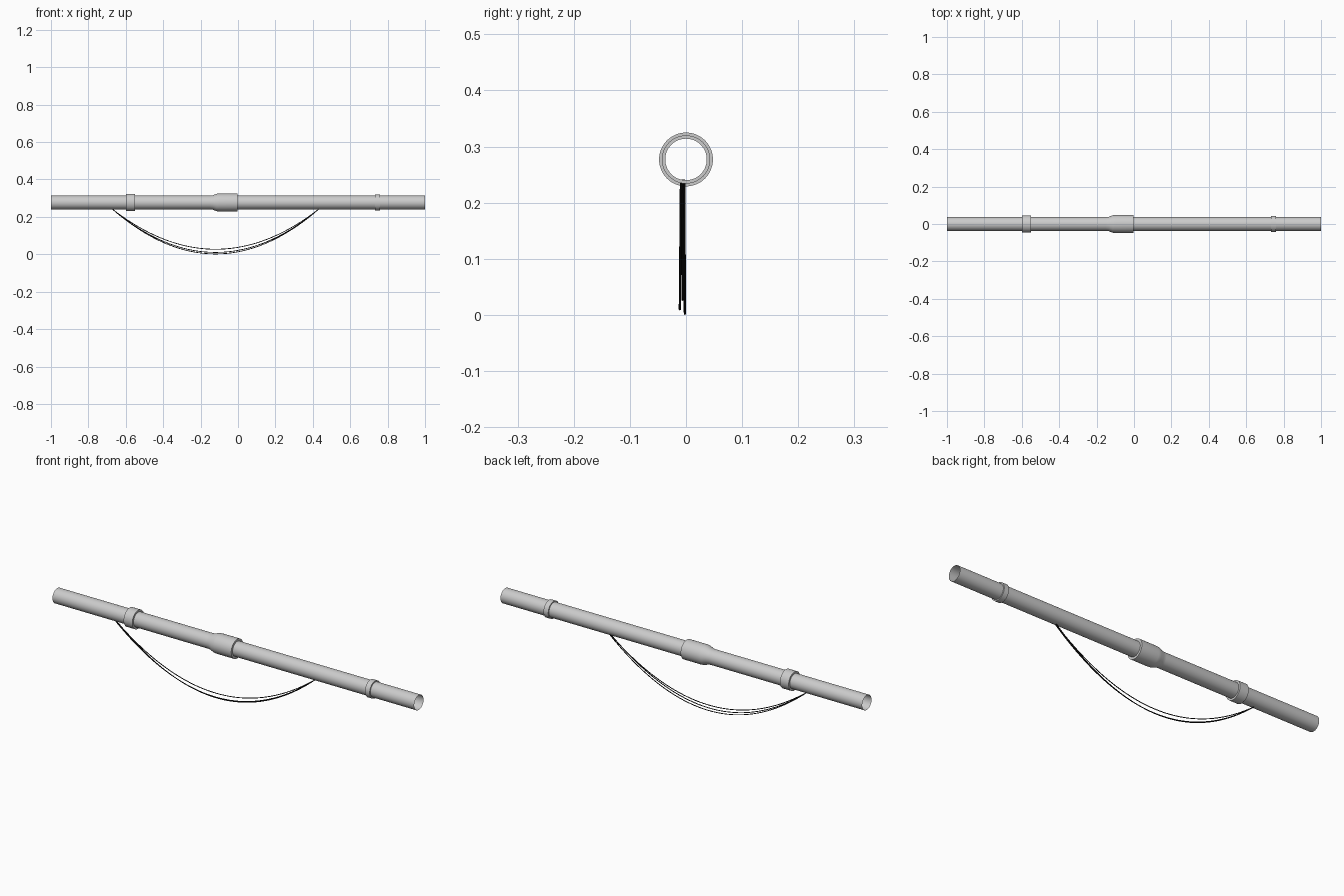
import bpy, math

if "Cube" in bpy.data.objects:
    bpy.data.objects.remove(bpy.data.objects["Cube"])

AXIS_Z = 0.277
R = 0.037
SEG = 48


def lathe(name, profile, closed=False):
    """Revolve (x, radius) points around the pipe axis."""
    verts, faces = [], []
    for x, r in profile:
        for i in range(SEG):
            a = 2 * math.pi * i / SEG
            verts.append((x, r * math.cos(a), AXIS_Z + r * math.sin(a)))
    n = len(profile)
    for k in range(n if closed else n - 1):
        a, b = k * SEG, ((k + 1) % n) * SEG
        for i in range(SEG):
            j = (i + 1) % SEG
            faces.append((a + i, a + j, b + j, b + i))
    mesh = bpy.data.meshes.new(name)
    mesh.from_pydata(verts, [], faces)
    ob = bpy.data.objects.new(name, mesh)
    bpy.context.collection.objects.link(ob)
    bpy.ops.object.select_all(action='DESELECT')
    ob.select_set(True)
    bpy.context.view_layer.objects.active = ob
    bpy.ops.object.mode_set(mode='EDIT')
    bpy.ops.mesh.select_all(action='SELECT')
    bpy.ops.mesh.normals_make_consistent(inside=False)
    bpy.ops.object.mode_set(mode='OBJECT')
    bpy.ops.object.shade_smooth_by_angle(angle=math.radians(30))
    return ob


def collar(name, x0, x1, r):
    lathe(name, [(x0, R), (x0, r), (x1, r), (x1, R)])


# Left pipe with flared socket, and the right pipe fitted into it
lathe("left_pipe_with_socket", [(-1, R), (-0.15, R), (-0.135, 0.0385), (-0.115, 0.0465),
                                (-0.10, 0.048), (-0.004, 0.048), (-0.004, R)])
lathe("right_pipe", [(-0.15, R), (1, R)])

# Clamping collars
collar("left_collar", -0.60, -0.552, 0.0465)
collar("right_collar", 0.732, 0.758, 0.043)

# Hanging wires
black = bpy.data.materials.new("black_wire")
black.diffuse_color = (0.01, 0.01, 0.01, 1)
black.use_nodes = True
black.node_tree.nodes["Principled BSDF"].inputs["Base Color"].default_value = black.diffuse_color
WIRE_R = 0.002
X0, X1, TOP = -0.67, 0.43, 0.240
for k, (y_top, y_low, low) in enumerate([(-0.003, -0.002, 0.002),
                                         (-0.009, -0.011, 0.010),
                                         (-0.006, -0.006, 0.027)]):
    curve = bpy.data.curves.new(f"hanging_wire_{k + 1}", 'CURVE')
    curve.dimensions = '3D'
    curve.bevel_depth = WIRE_R
    curve.bevel_resolution = 2
    curve.use_fill_caps = True
    curve.materials.append(black)
    sp = curve.splines.new('POLY')
    N = 40
    sp.points.add(N)
    for i, p in enumerate(sp.points):
        t = 2 * i / N - 1
        p.co = (X0 + (X1 - X0) * i / N, y_low + (y_top - y_low) * t * t,
                low + (TOP - low) * t * t, 1)
    bpy.context.collection.objects.link(bpy.data.objects.new(curve.name, curve))
